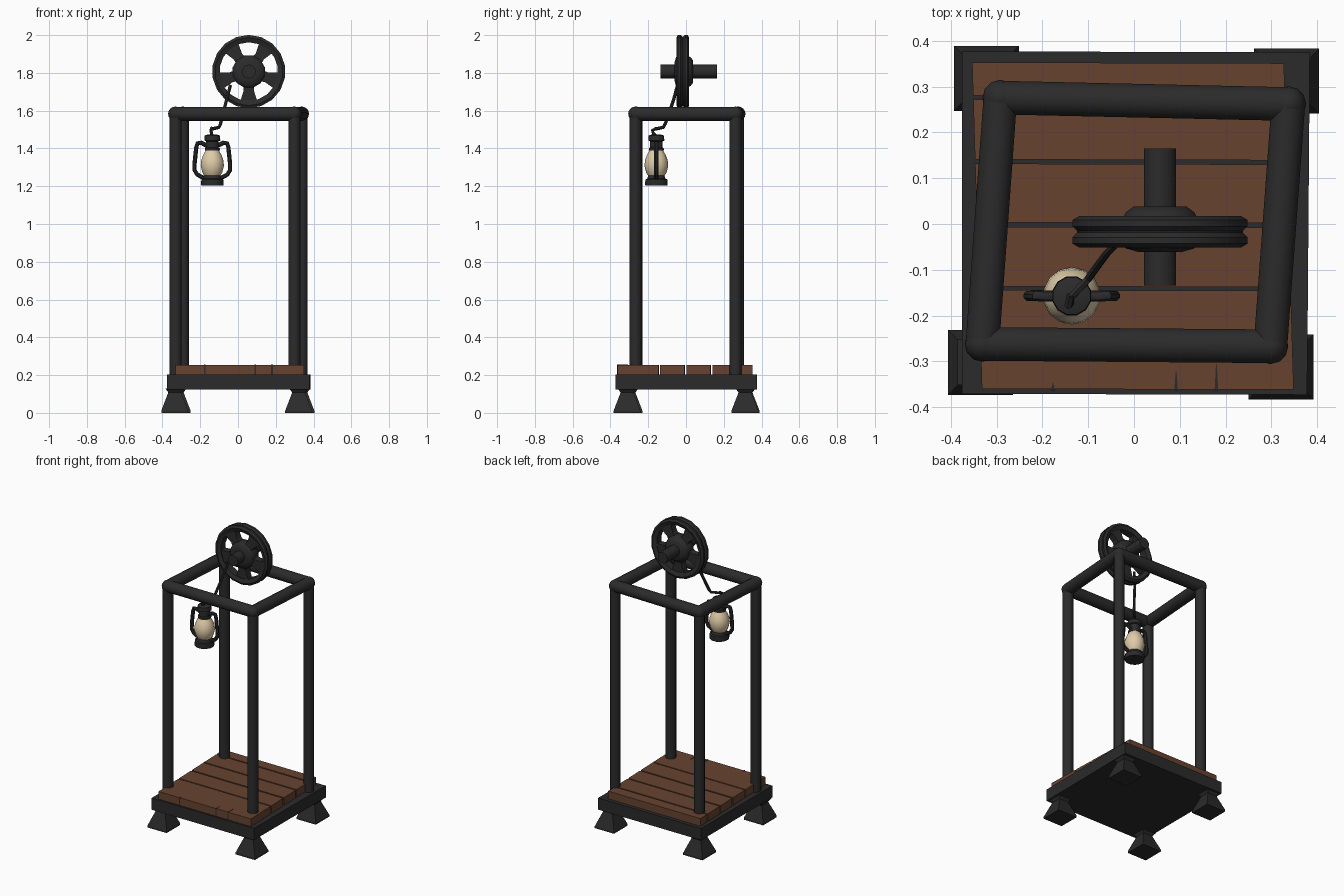
import bpy, bmesh, math
from mathutils import Matrix, Vector

if "Cube" in bpy.data.objects:
    bpy.data.objects.remove(bpy.data.objects["Cube"])


def material(name, rgb):
    m = bpy.data.materials.new(name)
    m.diffuse_color = (*rgb, 1)
    m.use_nodes = True
    m.node_tree.nodes["Principled BSDF"].inputs["Base Color"].default_value = m.diffuse_color
    return m


IRON = material("dark iron", (0.024, 0.024, 0.025))
WOOD = material("brown wood", (0.135, 0.055, 0.029))
GLASS = material("cream glass", (0.74, 0.60, 0.39))


def finish(name, bm, mat, smooth=True):
    bmesh.ops.recalc_face_normals(bm, faces=bm.faces)
    me = bpy.data.meshes.new(name)
    bm.to_mesh(me)
    bm.free()
    me.materials.append(mat)
    ob = bpy.data.objects.new(name, me)
    bpy.context.collection.objects.link(ob)
    if smooth:
        bpy.ops.object.select_all(action='DESELECT')
        ob.select_set(True)
        bpy.context.view_layer.objects.active = ob
        bpy.ops.object.shade_smooth_by_angle(angle=math.radians(40))
    return ob


def loft(name, rings, mat, closed=False, smooth=True):
    """Skin a list of equal-length point rings."""
    bm = bmesh.new()
    vs = [[bm.verts.new(p) for p in r] for r in rings]
    n = len(vs[0])
    for a, b in zip(vs, vs[1:] + vs[:1] if closed else vs[1:]):
        for i in range(n):
            bm.faces.new((a[i], a[(i + 1) % n], b[(i + 1) % n], b[i]))
    if not closed:
        bm.faces.new(vs[0])
        bm.faces.new(vs[-1])
    return finish(name, bm, mat, smooth)


def lathe(name, profile, centre, mat, segs=12, along_y=False, closed=False):
    """Turn (radius, offset) pairs around the z axis, or the y axis."""
    rot = Matrix.Rotation(math.radians(-90), 3, 'X') if along_y else Matrix.Identity(3)
    ang = [2 * math.pi * (i + 0.5) / segs for i in range(segs)]
    rings = [[rot @ Vector((r * math.cos(a), r * math.sin(a), h)) + Vector(centre)
              for a in ang] for r, h in profile]
    return loft(name, rings, mat, closed)


def tube(name, points, radius, mat, sides=12):
    """Sweep a round section along a path of points."""
    pts = [Vector(p) for p in points]
    rings, frame = [], None
    for i, p in enumerate(pts):
        d = (pts[min(i + 1, len(pts) - 1)] - pts[max(i - 1, 0)]).normalized()
        if frame is None:
            frame = d.orthogonal().normalized()
        frame = (frame - d * frame.dot(d)).normalized()
        side = d.cross(frame)
        rings.append([p + radius * (math.cos(t) * frame + math.sin(t) * side)
                      for t in (2 * math.pi * k / sides for k in range(sides))])
    return loft(name, rings, mat)


def prism(name, quad, z0, z1, mat):
    return loft(name, [[(x, y, z) for x, y in quad] for z in (z0, z1)], mat, smooth=False)


# Feet: flared blocks with a narrow neck
for i, (x, y) in enumerate([(-0.335, -0.302), (0.321, -0.312), (0.333, 0.312), (-0.322, 0.318)]):
    rings = [[(x + sx * h, y + sy * h, z) for sx, sy in ((-1, -1), (1, -1), (1, 1), (-1, 1))]
             for h, z in ((0.071, 0), (0.071, 0.012), (0.034, 0.108), (0.05, 0.13))]
    loft(f"foot_{i + 1}", rings, IRON, smooth=False)

# Base slab with raised iron rim
outer = [(-0.376, -0.371), (0.378, -0.373), (0.384, 0.375), (-0.376, 0.377)]
prism("base_slab", outer, 0.125, 0.203, IRON)

# Floor planks: slightly skewed boards (y start, y end)
for i, (y0, y1) in enumerate([(-0.36, -0.144), (-0.136, -0.006), (0.004, 0.132),
                              (0.141, 0.272), (0.281, 0.353)]):
    def edge(y):
        return -0.343 - 0.03 * y, 0.338 - 0.03 * y
    quad = [(edge(y0)[0], y0), (edge(y0)[1], y0 - 0.002), (edge(y1)[1], y1 - 0.002), (edge(y1)[0], y1)]
    prism(f"floor_plank_{i + 1}", quad, 0.20, 0.254, WOOD)

# Dark splits in the front plank
for i, (x, d) in enumerate([(-0.177, 0.015), (0.092, 0.04), (0.18, 0.055)]):
    prism(f"plank_split_{i + 1}", [(x - 0.004, -0.364), (x + 0.004, -0.364), (x + 0.001, d - 0.362),
                                   (x - 0.001, d - 0.362)], 0.202, 0.2555, IRON)

# Pipe frame: four posts, four top rails, rounded corners
corners = [(-0.331, -0.262), (0.298, -0.267), (0.337, 0.262), (-0.292, 0.276)]
TOP = 1.583
for i, (x, y) in enumerate(corners):
    tube(f"post_{i + 1}", [(x, y, 0.19), (x, y, TOP)], 0.033, IRON)
    nx, ny = corners[(i + 1) % 4]
    tube(f"top_rail_{i + 1}", [(x, y, TOP), (nx, ny, TOP)], 0.038, IRON)
    bm = bmesh.new()
    bmesh.ops.create_uvsphere(bm, u_segments=12, v_segments=8, radius=0.039,
                              matrix=Matrix.Translation((x, y, TOP)))
    finish(f"corner_joint_{i + 1}", bm, IRON)

# Pulley wheel: grooved rim, hub, axle and five flared spokes
WC = Vector((0.057, -0.017, 1.807))
lathe("wheel_rim", [(0.155, -0.024), (0.18, -0.034), (0.194, -0.026), (0.194, -0.012), (0.184, -0.002),
                    (0.184, 0.002), (0.194, 0.012), (0.194, 0.026), (0.18, 0.034), (0.155, 0.024)],
      WC, IRON, 18, True, True)
lathe("wheel_hub", [(0.05, -0.044), (0.078, -0.036), (0.088, -0.022), (0.088, 0.022),
                    (0.078, 0.042), (0.06, 0.055)], WC, IRON, 12, True)
lathe("wheel_axle", [(0.037, -0.117), (0.037, 0.182)], WC, IRON, 10, True)
for i in range(5):
    spin = Matrix.Rotation(2 * math.pi * i / 5, 3, 'Y')
    rings = [[spin @ Vector((sx * w, sy * t, -r)) + WC
              for sx, sy in ((-1, -1), (1, -1), (1, 1), (-1, 1))]
             for r, w, t in ((0.06, 0.03, 0.026), (0.10, 0.027, 0.022), (0.168, 0.048, 0.02))]
    loft(f"wheel_spoke_{i + 1}", rings, IRON, smooth=False)

# Hanging rope and hook
tube("rope", [(-0.04, -0.045, 1.735), (-0.06, -0.065, 1.66), (-0.075, -0.085, 1.60),
              (-0.093, -0.11, 1.53), (-0.10, -0.12, 1.512), (-0.138, -0.16, 1.503)], 0.009, IRON, 6)
tube("hook", [(-0.138, -0.155, 1.508), (-0.143, -0.178, 1.495), (-0.14, -0.172, 1.478),
              (-0.136, -0.157, 1.465)], 0.009, IRON, 6)

# Lantern: base, glass globe, cap and side tubes
LX, LY = -0.136, -0.157
lathe("lantern_base", [(0.06, 1.204), (0.062, 1.212), (0.06, 1.236), (0.05, 1.24), (0.045, 1.256)],
      (LX, LY, 0), IRON)
lathe("lantern_glass", [(0.04, 1.25), (0.054, 1.272), (0.063, 1.308), (0.06, 1.338),
                        (0.05, 1.365), (0.034, 1.392)], (LX, LY, 0), GLASS, 14)
lathe("lantern_cap", [(0.041, 1.388), (0.041, 1.40), (0.035, 1.405), (0.035, 1.438),
                      (0.044, 1.442), (0.042, 1.468), (0.025, 1.474)], (LX, LY, 0), IRON)
for name, s in (("left", -1), ("right", 1)):
    path = [(0.03, 1.415), (0.058, 1.43), (0.078, 1.428), (0.085, 1.405), (0.094, 1.32),
            (0.094, 1.285), (0.08, 1.262), (0.04, 1.24)]
    tube(f"lantern_{name}_tube", [(LX + s * x, LY, z) for x, z in path], 0.012, IRON, 8)
